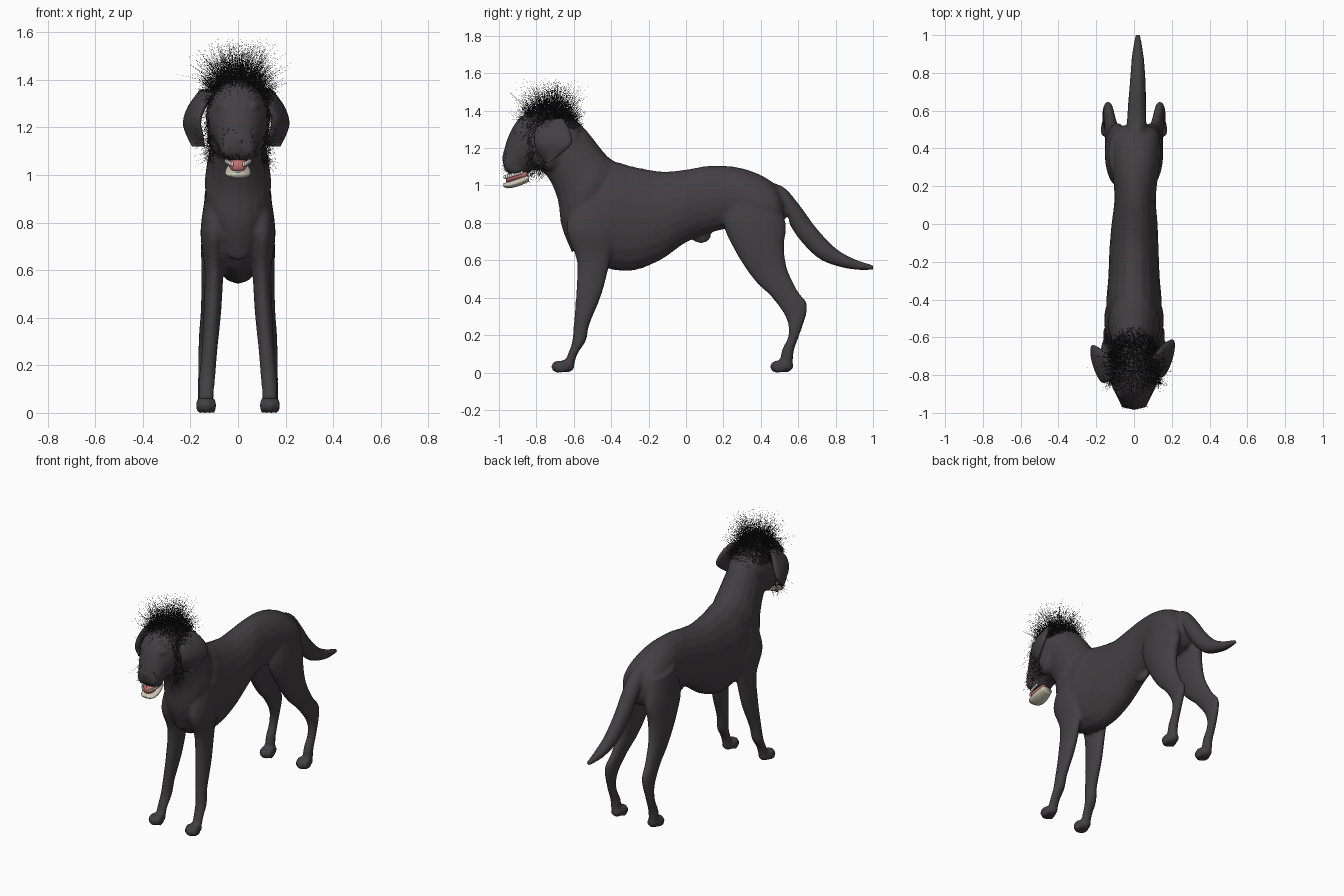
import bpy, bmesh, math, random
from mathutils import Vector, Matrix

random.seed(4)
if "Cube" in bpy.data.objects:
    bpy.data.objects.remove(bpy.data.objects["Cube"], do_unlink=True)


def material(name, r, g, b):
    mat = bpy.data.materials.new(name)
    mat.use_nodes = True
    mat.diffuse_color = (r, g, b, 1)
    shader = mat.node_tree.nodes["Principled BSDF"]
    shader.inputs["Base Color"].default_value = (r, g, b, 1)
    shader.inputs["Roughness"].default_value = 0.8
    return mat


coat = material("charcoal coat", .056, .049, .054)
black = material("black hair", .017, .016, .017)
cream = material("cream jaw", .62, .57, .45)
pink = material("pink tongue", .55, .17, .17)
white = material("white teeth", .85, .83, .78)


def catmull(a, b, c, d, t):
    return tuple(.5 * (2 * q + (r - p) * t + (2 * p - 5 * q + 4 * r - s) * t * t
                       + (3 * q - p - 3 * r + s) * t ** 3)
                 for p, q, r, s in zip(a, b, c, d))


def loft(bm, rings, side=1, skew=0, sides=20, steps=4):
    """Skin through ellipses; each spans two side-profile points (y, z, y, z), then x centre and half width."""
    fine = []
    last = len(rings) - 1
    for i in range(last):
        quad = [rings[max(0, min(last, i + k))] for k in (-1, 0, 1, 2)]
        fine += [catmull(*quad, s / steps) for s in range(steps)]
    fine.append(rings[-1])
    loops = []
    for y1, z1, y2, z2, x, w in fine:
        loop = []
        for k in range(sides):
            a = math.tau * k / sides
            c, s = math.cos(a), math.sin(a)
            loop.append(bm.verts.new((side * (x + w * s - skew * c),
                                      (y1 + y2) / 2 + (y1 - y2) / 2 * c,
                                      (z1 + z2) / 2 + (z1 - z2) / 2 * c)))
        loops.append(loop)
    for lower, upper in zip(loops, loops[1:]):
        for k in range(sides):
            n = (k + 1) % sides
            bm.faces.new((lower[k], lower[n], upper[n], upper[k]))
    bm.faces.new(loops[0])
    bm.faces.new(loops[-1])


def ball(bm, centre, radii):
    matrix = Matrix.Translation(centre) @ Matrix.Diagonal((*radii, 1))
    bmesh.ops.create_uvsphere(bm, u_segments=16, v_segments=10, radius=1, matrix=matrix)


def finish(name, bm, mat, smooth=True):
    if smooth:
        bmesh.ops.recalc_face_normals(bm, faces=bm.faces)
    mesh = bpy.data.meshes.new(name)
    bm.to_mesh(mesh)
    bm.free()
    mesh.materials.append(mat)
    for face in mesh.polygons:
        face.use_smooth = smooth
    obj = bpy.data.objects.new(name, mesh)
    bpy.context.collection.objects.link(obj)
    return obj


torso = [(-.63, .92, -.63, .7, 0, .08), (-.54, 1.05, -.55, .6, 0, .128),
         (-.42, 1.13, -.42, .555, 0, .146), (-.28, 1.1, -.28, .545, 0, .136),
         (-.13, 1.075, -.13, .605, 0, .13), (0, 1.085, 0, .695, .003, .122),
         (.12, 1.105, .14, .75, .006, .11), (.26, 1.1, .26, .77, .008, .12),
         (.38, 1.065, .38, .74, .01, .132), (.47, 1.01, .49, .76, .01, .12),
         (.515, .94, .525, .82, .01, .075)]
neck = [(-.34, 1.11, -.61, .64, 0, .12), (-.4, 1.14, -.665, .78, 0, .14),
        (-.45, 1.19, -.685, .92, 0, .128), (-.52, 1.28, -.73, 1.03, 0, .116),
        (-.58, 1.34, -.79, 1.1, 0, .11)]
head = [(-.57, 1.33, -.6, 1.14, 0, .1), (-.66, 1.39, -.7, 1.09, 0, .128),
        (-.77, 1.405, -.77, 1.08, 0, .135), (-.88, 1.37, -.82, 1.08, 0, .12),
        (-.94, 1.285, -.85, 1.07, 0, .097), (-.97, 1.2, -.89, 1.06, 0, .08),
        (-.98, 1.14, -.94, 1.06, 0, .068), (-.975, 1.1, -.96, 1.075, 0, .05)]
tail = [(.36, 1.05, .42, .92, .01, .05), (.45, 1.02, .5, .9, .012, .05),
        (.53, .985, .55, .82, .014, .052), (.615, .885, .555, .79, .015, .05),
        (.695, .775, .62, .695, .017, .047), (.8, .665, .725, .6, .02, .041),
        (.9, .607, .875, .553, .02, .032), (1.005, .573, 1, .548, .02, .013)]
front_leg = [(-.6, .92, -.4, .94, .09, .045), (-.64, .76, -.38, .76, .102, .056),
             (-.585, .6, -.405, .6, .1, .04), (-.588, .42, -.45, .42, .108, .037),
             (-.6, .26, -.515, .26, .12, .033), (-.61, .16, -.535, .17, .128, .034),
             (-.635, .09, -.58, .1, .132, .032), (-.65, .03, -.6, .03, .133, .03)]
rear_leg = [(.24, .98, .49, .95, .07, .06), (.2, .8, .535, .79, .087, .065),
            (.265, .645, .525, .68, .1, .055), (.36, .5, .54, .56, .112, .042),
            (.46, .4, .595, .44, .125, .032), (.535, .29, .65, .355, .137, .027),
            (.548, .2, .61, .21, .142, .026), (.513, .12, .578, .12, .14, .029),
            (.5, .04, .57, .04, .138, .03)]
ear = [(-.77, 1.35, -.67, 1.36, .11, .022), (-.815, 1.3, -.63, 1.29, .153, .03),
       (-.82, 1.23, -.625, 1.22, .178, .027), (-.8, 1.17, -.69, 1.16, .165, .02),
       (-.765, 1.12, -.745, 1.12, .15, .006)]

# Body: overlapping limbs and trunk fused into one skin
bm = bmesh.new()
for part in (torso, neck, head, tail):
    loft(bm, part)
for side in (1, -1):
    for leg, paw_y in ((front_leg, -.64), (rear_leg, .53)):
        loft(bm, leg, side)
        ball(bm, (side * .134, paw_y, .035), (.038, .045, .035))
        for toe in (-1.5, -.5, .5, 1.5):
            reach = .045 if abs(toe) < 1 else .03
            ball(bm, (side * .134 + toe * .02, paw_y - reach, .031), (.012, .037, .033))
    # Cheek, brow and lip forms
    ball(bm, (side * .08, -.74, 1.18), (.05, .09, .1))
    ball(bm, (side * .06, -.9, 1.29), (.03, .025, .02))
    ball(bm, (side * .047, -.91, 1.1), (.028, .05, .04))
ball(bm, (0, -.96, 1.15), (.036, .024, .026))
ball(bm, (0, .08, .735), (.022, .055, .045))
body = finish("body", bm, coat)
remesh = body.modifiers.new("fuse", "REMESH")
remesh.mode = "VOXEL"
remesh.voxel_size = .01
remesh.use_smooth_shade = True
relax = body.modifiers.new("relax", "SMOOTH")
relax.factor = .5
relax.iterations = 4

# Ears, set a little askew by the turn of the head
for side, name, shift in ((1, "left_ear", (0, .01, 0)), (-1, "right_ear", (-.015, -.02, 0))):
    bm = bmesh.new()
    loft(bm, ear, side, skew=.028)
    finish(name, bm, coat).location = shift

# Open mouth
bm = bmesh.new()
loft(bm, [(-.84, 1.06, -.84, 1.02, 0, .04), (-.9, 1.037, -.9, .995, 0, .054),
          (-.95, 1.02, -.95, .985, 0, .05), (-.978, 1.01, -.975, .992, 0, .028)])
finish("lower_jaw", bm, cream)
bm = bmesh.new()
loft(bm, [(-.85, 1.08, -.85, 1.04, 0, .03), (-.91, 1.07, -.91, 1.025, 0, .04),
          (-.945, 1.065, -.945, 1.015, 0, .038), (-.962, 1.055, -.962, 1.018, 0, .024)])
finish("tongue", bm, pink)
# Upper teeth: a curved row along each side of the mouth
bm = bmesh.new()
for side in (1, -1):
    for i in range(9):
        t = i / 8
        spot = (side * (.052 - .028 * t ** 3), -.88 - .088 * t, 1.07 - .025 * t)
        ball(bm, spot, (.006, .009, .011))
finish("teeth", bm, white)


# Hair: thin tapering blades
def jitter(amount):
    return Vector(random.gauss(0, amount) for _ in range(3))


def blade(bm, root, tip, width=.002):
    across = (tip - root).cross(jitter(1)).normalized() * width / 2
    bm.faces.new([bm.verts.new(p) for p in (root - across, root + across, tip)])


skull = Vector((0, -.73, 1.25))
bm = bmesh.new()
for i in range(6000):
    tilt = math.acos(random.uniform(.3, 1))
    turn = random.uniform(0, math.tau)
    normal = Vector((math.sin(tilt) * math.cos(turn), math.sin(tilt) * math.sin(turn), math.cos(tilt)))
    root = skull + Vector((normal.x * .132, normal.y * .16, normal.z * .148))
    lift = min(1, max(0, normal.z - .5) * 2.5)
    length = .02 + random.random() ** 2 * (.04 + .17 * lift)
    flow = Vector((normal.x, normal.y * .5, normal.z * .5 + .5 * lift)) + jitter(.28)
    tip = root + flow.normalized() * length
    tip.z = min(tip.z, 1.575)
    blade(bm, root, tip)
finish("crown_hair", bm, black, smooth=False)

# Whiskers down the cheeks and over the muzzle
bm = bmesh.new()
for i in range(900):
    side = random.choice((1, -1))
    root = Vector((side * random.uniform(.1, .13), random.uniform(-.85, -.75), random.uniform(1.06, 1.34)))
    flow = Vector((side * .35, -.1, -.7)) + jitter(.4)
    blade(bm, root, root + flow * random.uniform(.02, .07))
for i in range(160):
    root = Vector((random.uniform(-.07, .07), -.965, random.uniform(1.08, 1.2)))
    tip = root + (Vector((0, -.1, -.4)) + jitter(.4)) * random.uniform(.01, .04)
    tip.y = max(tip.y, -.99)
    blade(bm, root, tip)
finish("face_whiskers", bm, black, smooth=False)
